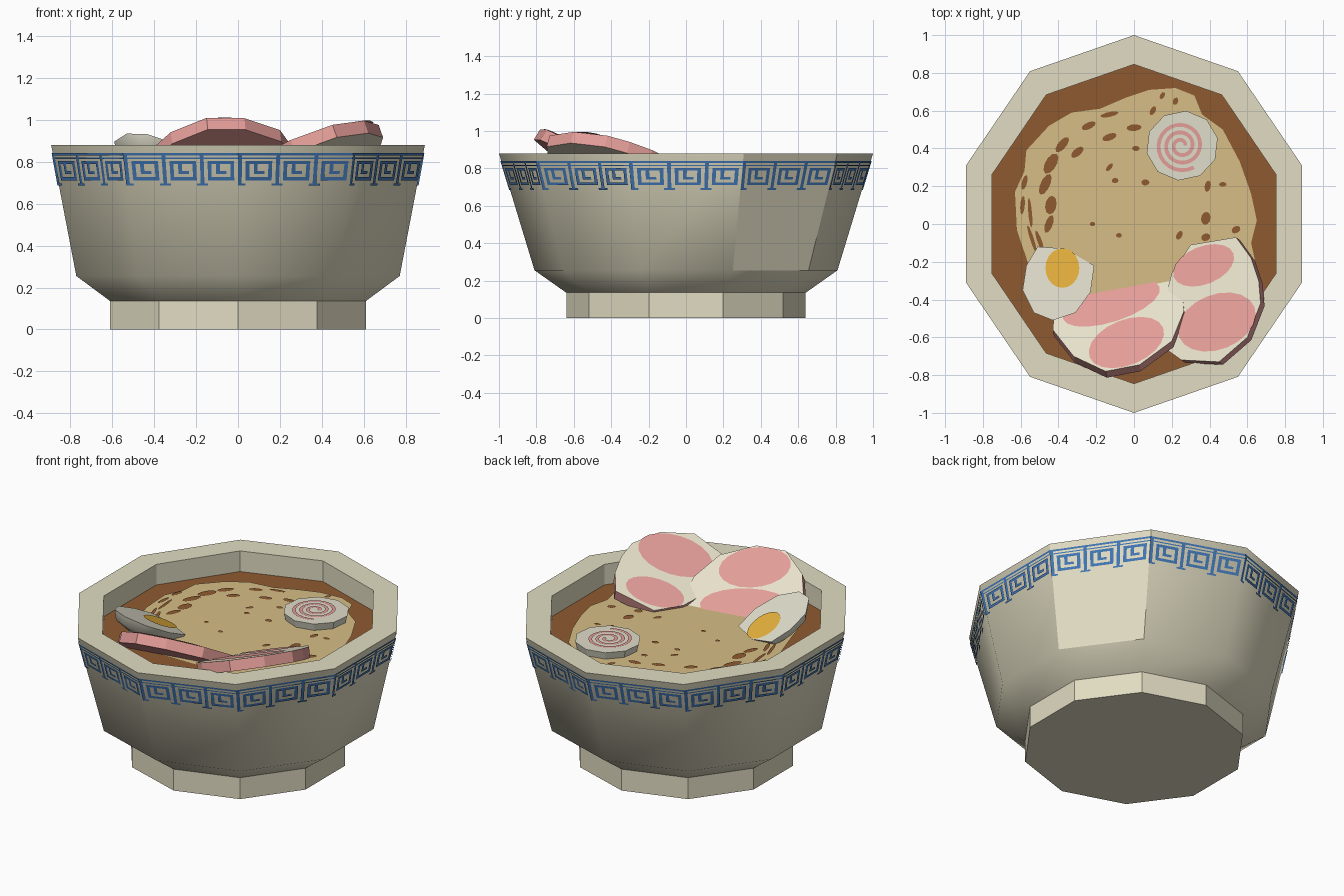
import bpy, bmesh, math
from mathutils import Vector

if "Cube" in bpy.data.objects:
    bpy.data.objects.remove(bpy.data.objects["Cube"])


def mat(name, rgb):
    m = bpy.data.materials.new(name)
    lin = [((c / 255 + 0.055) / 1.055) ** 2.4 for c in rgb]
    m.diffuse_color = (*lin, 1)
    m.use_nodes = True
    m.node_tree.nodes["Principled BSDF"].inputs["Base Color"].default_value = m.diffuse_color
    return m


CERAMIC = mat("cream_ceramic", (225, 220, 194))
BLUE = mat("blue_glaze", (64, 117, 180))
BROTH = mat("brown_broth", (143, 90, 48))
NOODLE = mat("tan_noodle", (214, 190, 134))
FAT = mat("cream_fat", (232, 226, 203))
MEAT = mat("pink_meat", (227, 157, 152))
WHITE = mat("fishcake_white", (224, 221, 203))
YOLK = mat("yellow_yolk", (229, 177, 61))


def make(name, verts, faces, *mats, smooth=None):
    """Mesh object; smooth is an angle below which edges are smooth."""
    me = bpy.data.meshes.new(name)
    me.from_pydata([tuple(v) for v in verts], [], faces)
    bm = bmesh.new()
    bm.from_mesh(me)
    if smooth:
        for f in bm.faces:
            f.smooth = True
        for e in bm.edges:
            e.smooth = e.calc_face_angle(3.0) < math.radians(smooth)
    bm.to_mesh(me)
    bm.free()
    for m in mats:
        me.materials.append(m)
    ob = bpy.data.objects.new(name, me)
    bpy.context.collection.objects.link(ob)
    return ob


def corner(k, r, xs=1.0):
    a = math.radians(90 + 36 * k)
    return r * xs * math.cos(a), r * math.sin(a)


def lathe(name, rings, m, smooth=None, cap_start=False, cap_end=False):
    """Ten-sided shell through (radius, height, x scale) rings."""
    verts = [(*corner(k, r, xs), z) for r, z, xs in rings for k in range(10)]
    faces = []
    for i in range(len(rings) - 1):
        for k in range(10):
            n = (k + 1) % 10
            faces.append((i * 10 + k, i * 10 + n, i * 10 + 10 + n, i * 10 + 10 + k))
    if cap_start:
        faces.append(list(range(9, -1, -1)))
    if cap_end:
        faces.append([len(verts) - 10 + k for k in range(10)])
    return make(name, verts, faces, m, smooth=smooth)


# Bowl: smooth outer wall, flat rim and inner wall, one flat panel
lathe("foot", [(0.64, 0, 1), (0.64, 0.135, 1)], CERAMIC, cap_start=True, cap_end=True)
bowl = lathe("bowl", [(0.64, 0.135, 1), (0.81, 0.255, 1), (1, 0.88, 0.936),
                      (0.845, 0.88, 0.936), (0.845, 0.74, 0.936)], CERAMIC, smooth=45)
for p in bowl.data.polygons:
    c = p.center
    if p.index >= 20 or (c.z > 0.3 and c.x > 0.5 and 0.4 < c.y < 0.6):
        p.use_smooth = False

# Blue fret band wrapped around the wall, three repeats per side
MOTIF = [(0, 1, .93, 1), (0, 1, .82, .86), (0, .1, .0, .93), (-.1, .2, 0, .06),
         (.2, .9, .66, .76), (.2, .3, .2, .66), (.2, .9, .16, .26), (.8, .9, .26, .66),
         (.42, .52, .36, .66), (.42, .7, .36, .45)]


def on_wall(k, u, v):
    z = 0.685 + 0.155 * v
    t = (z - 0.255) / 0.625
    r, xs = 0.81 + 0.19 * t + 0.005, 1 - 0.064 * t
    a, b = Vector(corner(k, r, xs)), Vector(corner(k + 1, r, xs))
    return (*a.lerp(b, u), z)


verts, faces = [], []
for k in range(10):
    for rep in range(3):
        for u0, u1, v0, v1 in MOTIF:
            u0, u1 = max(0, (rep + u0) / 3), (rep + u1) / 3
            n = len(verts)
            verts += [on_wall(k, u0, v0), on_wall(k, u1, v0),
                      on_wall(k, u1, v1), on_wall(k, u0, v1)]
            faces.append((n, n + 1, n + 2, n + 3))
make("fret_band", verts, faces, BLUE)


def tilted(x0, y0, z0, a, b):
    """Plane through a point with slopes a (x) and b (y)."""
    def height(x, y):
        return z0 + a * (x - x0) + b * (y - y0)
    height.normal = Vector((-a, -b, 1)).normalized()
    return height


def plate(name, outlines, plane, m, lift=0.005):
    verts, faces = [], []
    for pts in outlines:
        n = len(verts)
        verts += [Vector((x, y, plane(x, y))) + plane.normal * lift for x, y in pts]
        faces.append(range(n, len(verts)))
    return make(name, verts, [list(f) for f in faces], m)


def ellipse(cx, cy, rx, ry, rot=0, n=20):
    c, s = math.cos(math.radians(rot)), math.sin(math.radians(rot))
    out = []
    for i in range(n):
        t = math.tau * i / n
        x, y = rx * math.cos(t), ry * math.sin(t)
        out.append((cx + x * c - y * s, cy + x * s + y * c))
    return out


def slab(name, pts, plane, layers, mats, smooth=None):
    """Solid below a tilted outline; layers are (scale, depth). Slots: top, side, base."""
    n = len(pts)
    top = [Vector((x, y, plane(x, y))) for x, y in pts]
    mid = sum(top, Vector()) / n
    verts = [mid + (p - mid) * s - plane.normal * d for s, d in layers for p in top]
    faces = [list(range(n))]
    for i in range(len(layers) - 1):
        for k in range(n):
            j = (k + 1) % n
            faces.append((i * n + k, i * n + n + k, i * n + n + j, i * n + j))
    faces.append(list(range(len(verts) - 1, len(verts) - n - 1, -1)))
    ob = make(name, verts, faces, *mats, smooth=smooth)
    if len(mats) == 3:
        for p in ob.data.polygons:
            p.material_index = 1
        ob.data.polygons[0].material_index = 0
        ob.data.polygons[-1].material_index = 2
    return ob


# Broth with a raft of noodles and gaps between the strands
level = tilted(0, 0, 0.75, 0, 0)
plate("broth", [[corner(k, 0.845, 0.936) for k in range(10)]], level, BROTH, 0)
plate("noodles", [[(.22, .72), (.08, .71), (-.04, .67), (-.18, .61), (-.33, .59), (-.45, .52),
                   (-.57, .39), (-.58, .28), (-.63, .17), (-.62, -.03), (-.57, -.18),
                   (-.5, -.4), (-.3, -.5), (.3, -.5), (.6, -.42), (.66, -.28), (.62, -.1),
                   (.65, .02), (.62, .16), (.56, .33), (.47, .5), (.36, .58), (.32, .68)]],
      level, NOODLE, 0.005)
GAPS = [(-.44, .32, .06, .03, 60), (-.47, .21, .06, .025, 65), (-.44, .1, .05, .03, 80),
        (-.45, .0, .05, .02, 70), (-.38, .42, .05, .022, 50), (-.3, .38, .04, .02, 40),
        (-.24, .52, .04, .018, 25), (-.13, .58, .05, .013, 12), (0, .51, .04, .018, 5),
        (-.13, .46, .04, .018, 20), (-.58, .22, .04, .014, 75), (-.59, .1, .05, .012, 85),
        (-.55, .06, .08, .01, 95), (-.54, -.08, .08, .01, 108), (-.5, -.09, .06, .012, 110),
        (.38, .03, .035, .025, 80), (.38, -.07, .025, .02, 20), (.24, -.06, .025, .015, 60),
        (-.08, -.06, .016, .012, 0), (-.22, 0, .014, .012, 0), (-.1, .23, .018, .014, 0),
        (-.13, .3, .025, .012, 50), (.01, .4, .02, .014, 0), (.06, .22, .022, .016, 0),
        (.54, -.03, .025, .018, 30), (.39, .2, .03, .016, 80), (.47, .21, .02, .012, 0),
        (.15, .68, .02, .012, 60), (.22, .65, .02, .014, 70), (.1, .6, .025, .014, 60)]
plate("noodle_gaps", [ellipse(*g, n=10) for g in GAPS], level, BROTH, 0.009)

# Two tilted pork slices leaning on the rim
slice_a = tilted(.03, -.75, 1.01, .113, -.61)
slab("front_pork_slice", [(.2, -.26), (-.05, -.29), (-.28, -.36), (-.42, -.44), (-.43, -.56),
                          (-.32, -.7), (-.15, -.78), (.03, -.745), (.2, -.62), (.265, -.46),
                          (.25, -.31)], slice_a, [(1, 0), (1, .065)], (FAT, MEAT, MEAT))
plate("front_slice_meat", [ellipse(-.12, -.42, .27, .1, 18), ellipse(-.04, -.63, .21, .12, 22)],
      slice_a, MEAT)
slice_b = tilted(.6, -.6, .995, .35, -.25)
slab("right_pork_slice", [(.54, -.07), (.42, -.09), (.3, -.11), (.2, -.26), (.15, -.45),
                          (.18, -.67), (.25, -.72), (.45, -.73), (.6, -.6), (.67, -.42),
                          (.66, -.3), (.62, -.18)], slice_b, [(1, 0), (1, .065)],
     (FAT, MEAT, FAT))
plate("right_slice_meat", [ellipse(.37, -.22, .17, .1, 22), ellipse(.44, -.52, .215, .145, 22)],
      slice_b, MEAT)

# Half egg, flat side up
egg = tilted(-.4, -.31, .84, -.2, -.42)
slab("egg_half", [(-.37, -.13), (-.51, -.12), (-.57, -.22), (-.59, -.35), (-.53, -.47),
                  (-.43, -.51), (-.31, -.47), (-.23, -.36), (-.21, -.22)],
     egg, [(1, 0), (.85, .055), (.45, .09)], (WHITE,), smooth=50)
plate("egg_yolk", [ellipse(-.38, -.235, .09, .105)], egg, YOLK)

# Fish cake slice with a pink spiral
cake = tilted(.255, .415, .8, 0, 0)
slab("fishcake", ellipse(.255, .415, .192, .185, 12, 10), cake, [(1, 0), (.93, .05)], (WHITE,))


def spiral(i, dr):
    t = i / 24
    r, a = .02 + .04 * t + dr, math.tau * t
    return .25 + r * math.cos(a), .415 + r * math.sin(a)


plate("fishcake_spiral", [[spiral(i, -.01), spiral(i, .01), spiral(i + 1, .01),
                           spiral(i + 1, -.01)] for i in range(68)], cake, MEAT)
